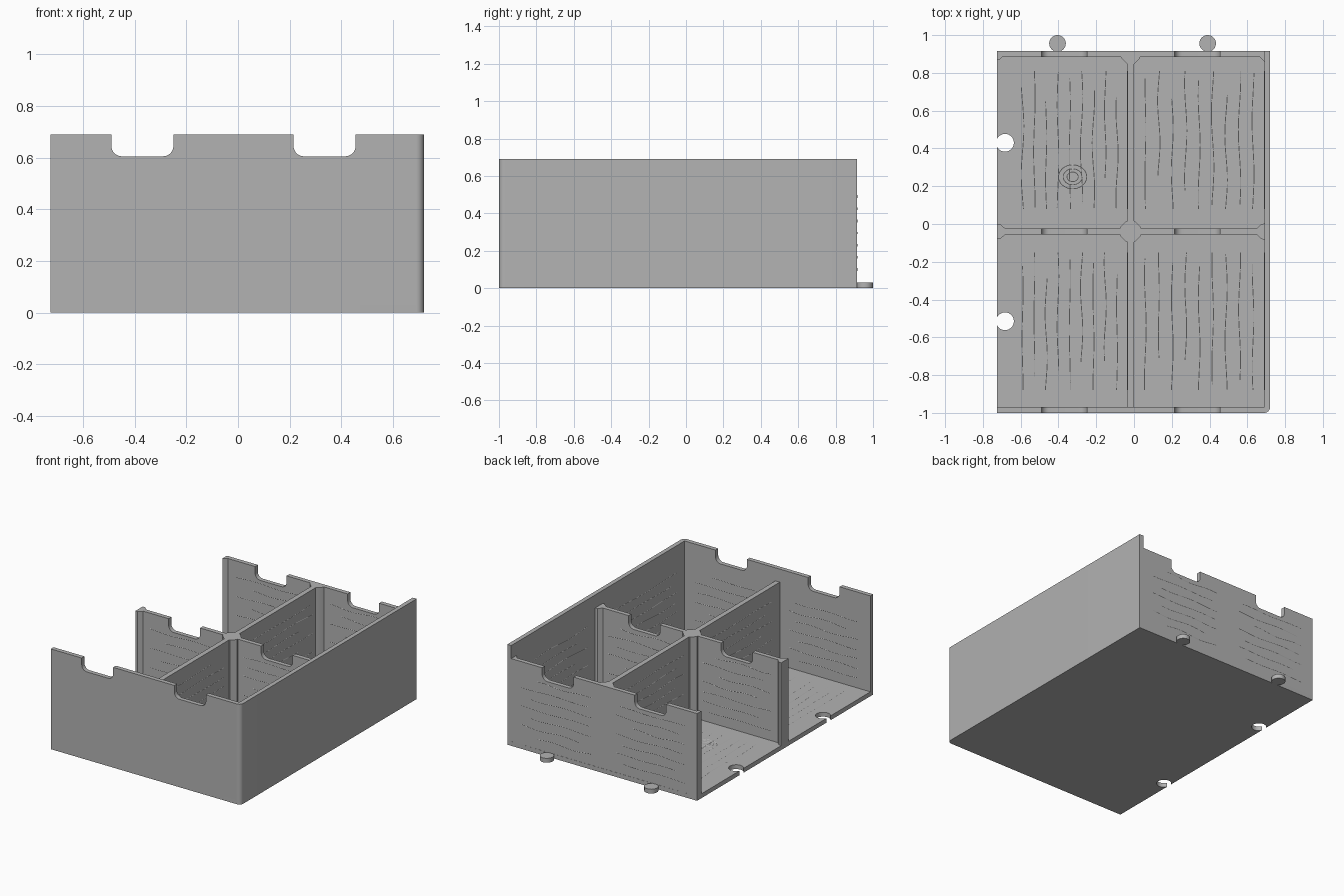
import bpy, bmesh, math, random
from mathutils import Vector

cube = bpy.data.objects.get("Cube")
if cube:
    bpy.data.objects.remove(cube, do_unlink=True)
random.seed(4)

grey = bpy.data.materials.new("plain grey")
grey.use_nodes = True
grey.diffuse_color = (0.45, 0.45, 0.45, 1)
grey.node_tree.nodes["Principled BSDF"].inputs["Base Color"].default_value = grey.diffuse_color

# Main dimensions of the tray
LEFT, RIGHT, FRONT, BACK = -0.725, 0.72, -1.0, 0.915
T, HIGH, LOW = 0.03, 0.69, 0.60
INNER = RIGHT - T
CX, CY = -0.018, -0.04
NOTCHES = [(-0.49, -0.25), (0.215, 0.455)]


def arc(cx, cy, r, a0, a1, n=8):
    return [(cx + r * math.cos(math.radians(a0 + (a1 - a0) * i / n)),
             cy + r * math.sin(math.radians(a0 + (a1 - a0) * i / n))) for i in range(n + 1)]


def extrude(name, points, offset):
    """Extrude a flat outline of 3D points into a solid."""
    bm = bmesh.new()
    face = bm.faces.new([bm.verts.new(p) for p in points])
    top = bmesh.ops.extrude_face_region(bm, geom=[face])["geom"]
    bmesh.ops.translate(bm, vec=offset, verts=[v for v in top if isinstance(v, bmesh.types.BMVert)])
    bmesh.ops.recalc_face_normals(bm, faces=bm.faces)
    mesh = bpy.data.meshes.new(name)
    bm.to_mesh(mesh)
    bm.free()
    obj = bpy.data.objects.new(name, mesh)
    bpy.context.collection.objects.link(obj)
    mesh.materials.append(grey)
    bpy.ops.object.select_all(action="DESELECT")
    obj.select_set(True)
    bpy.context.view_layer.objects.active = obj
    bpy.ops.object.shade_smooth_by_angle(angle=math.radians(30))
    return obj


def prism(name, outline, z0, z1):
    return extrude(name, [(x, y, z0) for x, y in outline], (0, 0, z1 - z0))


def notched_wall(name, y, top):
    """Cross wall with two hand notches rounded at their lower corners."""
    r, depth = 0.04, 0.085
    pts = [(INNER, T), (LEFT, T), (LEFT, top)]
    for a, b in NOTCHES:
        pts += [(a, top)] + arc(a + r, top - depth + r, r, 180, 270)
        pts += arc(b - r, top - depth + r, r, 270, 360) + [(b, top)]
    pts.append((INNER, top))
    return extrude(name, [(x, y, z) for x, z in pts], (0, T, 0))


# Floor with a rounded corner, round sockets on the open side and pegs at the back
floor = [(LEFT, FRONT)] + arc(INNER, FRONT + T, T, -90, 0) + [(RIGHT, BACK)]
for x in (0.39, -0.405):
    floor += arc(x, 0.956, 0.044, -65, 245, 28)
floor.append((LEFT, BACK))
for y in (0.43, -0.515):
    floor += arc(LEFT + 0.042, y, 0.047, 153, -153, 28)
prism("floor", floor, 0, T)

# Outer and dividing walls
notched_wall("front_wall", FRONT, HIGH)
notched_wall("cross_divider", CY - T / 2, LOW)
notched_wall("back_wall", BACK - T, LOW)
prism("left_wall", [(INNER, FRONT)] + arc(INNER, FRONT + T, T, -90, 0)
      + [(RIGHT, BACK), (INNER, BACK)], T, HIGH)
h = 0.017
for name, y0, y1 in (("long_divider_front", FRONT + T, CY - T / 2),
                     ("long_divider_back", CY + T / 2, BACK - T)):
    prism(name, [(CX - h, y0), (CX + h, y0), (CX + h, y1), (CX - h, y1)], T, LOW)

# Strengthening posts where walls meet or end
prism("centre_post", arc(CX, CY, 0.06, 22.5, 337.5, 7), T, LOW)
prism("open_end_post", [(LEFT, CY - 0.04), (LEFT + 0.016, CY - 0.04), (LEFT + 0.042, CY - h),
                        (LEFT + 0.042, CY + h), (LEFT + 0.016, CY + 0.04), (LEFT, CY + 0.04)], T, LOW)
prism("wall_end_post", [(INNER, CY + 0.042), (INNER - 0.015, CY + 0.04), (INNER - 0.04, CY + h),
                        (INNER - 0.04, CY - h), (INNER - 0.015, CY - 0.04), (INNER, CY - 0.042)], T, LOW)
inner_back = BACK - T
prism("back_post", [(CX - 0.052, inner_back), (CX - 0.045, inner_back - 0.012), (CX - h, inner_back - 0.04),
                    (CX + h, inner_back - 0.04), (CX + 0.045, inner_back - 0.012),
                    (CX + 0.052, inner_back)], T, LOW)
prism("open_back_post", [(LEFT, inner_back - 0.018), (LEFT + 0.012, inner_back - 0.015),
                         (LEFT + 0.03, inner_back), (LEFT, inner_back)], T, LOW)
prism("corner_fillet", [(INNER, inner_back), (INNER - 0.025, inner_back),
                        (INNER, inner_back - 0.025)], T, LOW)


def add_grain(name, lines, normal):
    """Very shallow wood grain ribs lying on a flat surface."""
    bm = bmesh.new()
    normal = Vector(normal)
    for line in lines:
        rows = []
        for i, p in enumerate(line):
            p = Vector(p)
            along = Vector(line[min(i + 1, len(line) - 1)]) - Vector(line[max(i - 1, 0)])
            side = along.cross(normal).normalized() * 0.0022
            rows.append([bm.verts.new(q) for q in (p - side, p + normal * 0.0015, p + side)])
        for a, b in zip(rows, rows[1:]):
            for k in (0, 1):
                bm.faces.new((a[k], a[k + 1], b[k + 1], b[k]))
    bmesh.ops.recalc_face_normals(bm, faces=bm.faces)
    for f in bm.faces:
        if f.normal.dot(normal) < 0:
            f.normal_flip()
    mesh = bpy.data.meshes.new(name)
    bm.to_mesh(mesh)
    bm.free()
    mesh.materials.append(grey)
    bpy.context.collection.objects.link(bpy.data.objects.new(name, mesh))


def grain_panel(name, place, normal, u0, u1, v0, v1, count):
    """Wavy lines along u, spread over v; place maps (u, v) to a point."""
    lines = []
    for i in range(count):
        v = v0 + (v1 - v0) * i / (count - 1)
        phase, bend = random.uniform(0, 6), random.uniform(0.002, 0.007)
        cut = random.uniform(0, 0.25) * (u1 - u0)
        a, b = (u0 + cut, u1) if i % 2 else (u0, u1 - cut)
        lines.append([place(a + (b - a) * k / 16, v + bend * math.sin(phase + k * 0.5))
                      for k in range(17)])
    add_grain(name, lines, normal)


# Grain on floors and upright panels of each compartment
for end, y0, y1 in (("front", -0.88, -0.15), ("back", 0.08, 0.81)):
    for side, x0, x1 in (("right", -0.59, -0.09), ("left", 0.06, 0.63)):
        grain_panel(f"floor_grain_{end}_{side}", lambda u, v: (v, u, T), (0, 0, 1), y0, y1, x0, x1, 9)
    for label, x, n in (("wall", INNER, -1), ("divider_right", CX - h, -1), ("divider_left", CX + h, 1)):
        grain_panel(f"{label}_grain_{end}", lambda u, v: (x, u, v), (n, 0, 0), y0, y1, 0.1, 0.5, 7)
for side, x0, x1 in (("right", -0.63, -0.11), ("left", 0.08, 0.61)):
    for label, y, n in (("front_inner", FRONT + T, 1), ("cross_front", CY - T / 2, -1),
                        ("cross_back", CY + T / 2, 1), ("back_inner", inner_back, -1),
                        ("back_outer", BACK, 1)):
        grain_panel(f"{label}_grain_{side}", lambda u, v: (u, y, v), (0, n, 0), x0, x1, 0.1, 0.49, 7)

# Knot in the floor
rings = [[(x, 0.25 + (y - 0.25) * 0.85, T) for x, y in arc(-0.325, 0.25, r, 0, 360, 24)]
         for r in (0.03, 0.05, 0.075)]
add_grain("floor_knot", rings, (0, 0, 1))
